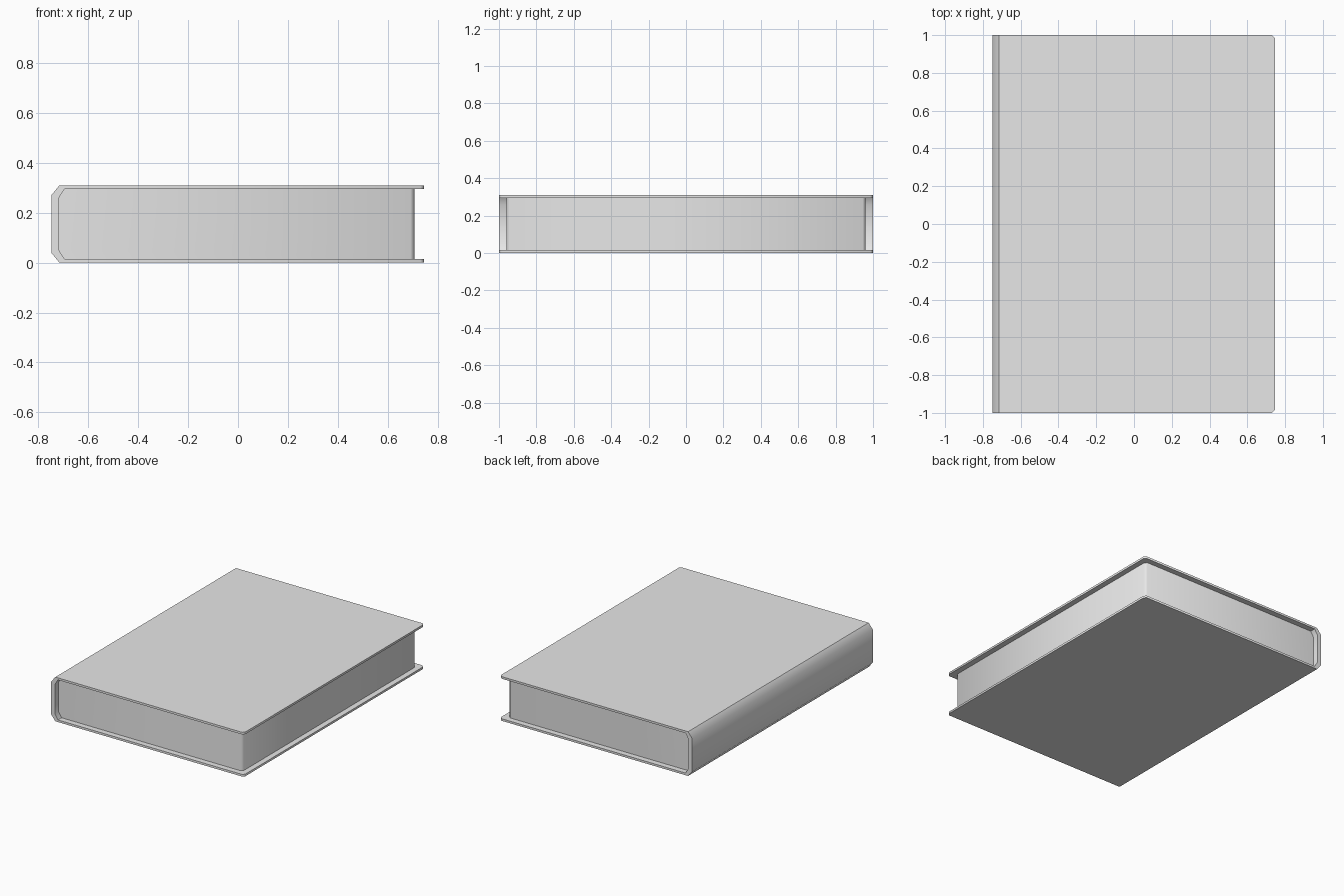
import bpy, bmesh, math

cube = bpy.data.objects.get("Cube")
if cube:
    bpy.data.objects.remove(cube, do_unlink=True)

grey = bpy.data.materials.new("plain grey")
grey.use_nodes = True
COLOUR = (0.8, 0.8, 0.8, 1)
grey.diffuse_color = COLOUR
grey.node_tree.nodes["Principled BSDF"].inputs["Base Color"].default_value = COLOUR

HEIGHT = 0.31


def mirrored(half):
    """Complete an upper half profile with its reflection about mid height."""
    return half + [(x, HEIGHT - z) for x, z in reversed(half)]


def extrude_profile(name, profile, half_length, fore_edge, chamfer):
    """Extrude an xz profile along y, then cut the upright corners at the fore edge."""
    bm = bmesh.new()
    face = bm.faces.new([bm.verts.new((x, -half_length, z)) for x, z in profile])
    extruded = bmesh.ops.extrude_face_region(bm, geom=[face])["geom"]
    moved = [v for v in extruded if isinstance(v, bmesh.types.BMVert)]
    bmesh.ops.translate(bm, verts=moved, vec=(0, 2 * half_length, 0))
    corners = [e for e in bm.edges
               if all(abs(v.co.x - fore_edge) < 1e-4 for v in e.verts)
               and abs(e.verts[0].co.y - e.verts[1].co.y) < 1e-4]
    bmesh.ops.bevel(bm, geom=corners, offset=chamfer, segments=1, affect='EDGES')
    bmesh.ops.recalc_face_normals(bm, faces=bm.faces)
    mesh = bpy.data.meshes.new(name)
    bm.to_mesh(mesh)
    bm.free()
    mesh.materials.append(grey)
    obj = bpy.data.objects.new(name, mesh)
    bpy.context.collection.objects.link(obj)
    bpy.ops.object.select_all(action='DESELECT')
    obj.select_set(True)
    bpy.context.view_layer.objects.active = obj
    bpy.ops.object.shade_smooth_by_angle(angle=math.radians(46))
    return obj


# Cover: two boards joined by a chamfered spine, as one C-shaped profile
outer = mirrored([(0.746, HEIGHT), (-0.716, HEIGHT), (-0.748, 0.271)])
inner = mirrored([(0.746, 0.295), (-0.696, 0.295), (-0.72, 0.257)])
extrude_profile("cover", outer + inner[::-1], 1.0, 0.746, 0.015)

# Pages: block filling the cover, set back from its edges
pages = mirrored([(0.707, 0.295), (-0.696, 0.295), (-0.72, 0.257)])
extrude_profile("pages", pages, 0.96, 0.707, 0.015)
